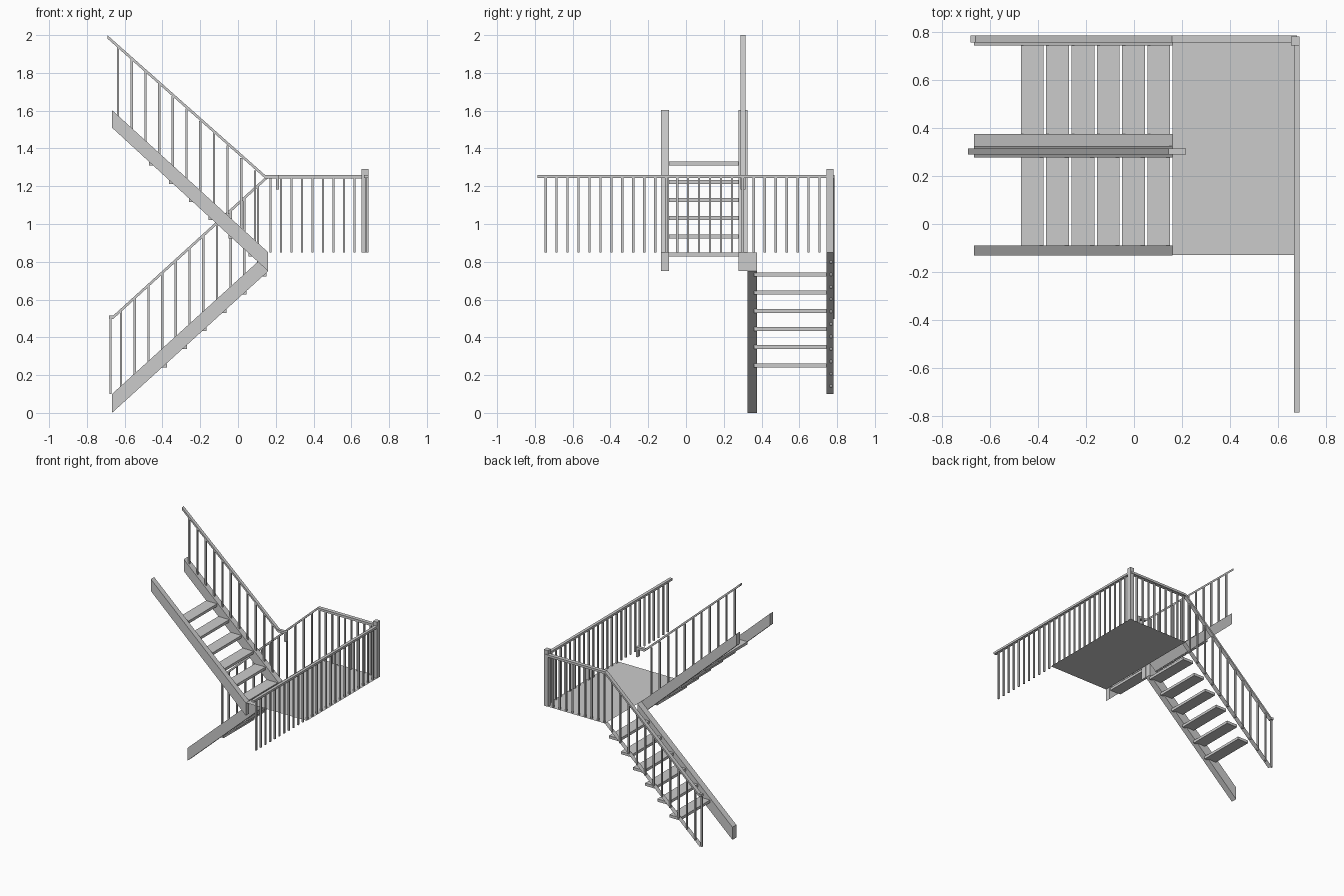
import bpy

if "Cube" in bpy.data.objects:
    bpy.data.objects.remove(bpy.data.objects["Cube"])


def mesh(name, verts, faces):
    me = bpy.data.meshes.new(name)
    me.from_pydata(verts, [], faces)
    ob = bpy.data.objects.new(name, me)
    bpy.context.collection.objects.link(ob)
    return ob


def prism(name, pts, y0, y1):
    """Extrude a counter-clockwise x-z profile from y0 (front) to y1 (back)."""
    n = len(pts)
    verts = [(x, y0, z) for x, z in pts] + [(x, y1, z) for x, z in pts]
    faces = [tuple(range(n)), tuple(range(2 * n - 1, n - 1, -1))]
    faces += [(i, i + n, (i + 1) % n + n, (i + 1) % n) for i in range(n)]
    return mesh(name, verts, faces)


def box(name, x0, x1, y0, y1, z0, z1):
    return prism(name, [(x0, z0), (x1, z0), (x1, z1), (x0, z1)], y0, y1)


def baluster(name, x, y, z0, z1, w=0.012):
    return box(name, x - w / 2, x + w / 2, y - w / 2, y + w / 2, z0, z1)


def rail(name, path, y0, y1, t=0.018):
    """Handrail following the top line 'path' (left to right) in x-z."""
    return prism(name, [(x, z - t) for x, z in path] + path[::-1], y0, y1)


XL, XR, DECK = -0.667, 0.16, 0.85
SLOPE = 0.75 / (XR - XL)


def low(x):    # top line of the lower stringers
    return DECK + SLOPE * (x - XR)


def high(x):   # top line of the upper stringers
    return DECK - SLOPE * (x - XR)


# Landing and the thin outer stringer strip
mesh("landing", [(XR, -0.13, DECK), (0.69, -0.13, DECK), (0.69, 0.78, DECK), (XR, 0.78, DECK)],
     [(0, 1, 2, 3)])
mesh("lower_outer_stringer", [(XL, 0.744, low(XL)), (XR, 0.744, DECK),
                              (XR, 0.781, DECK), (XL, 0.781, low(XL))], [(0, 1, 2, 3)])

# Solid stringers
prism("lower_inner_stringer", [(XL, 0), (XR, 0.75), (XR, DECK), (XL, 0.10)], 0.326, 0.375)
for name, y0, y1 in (("upper_front_stringer", -0.132, -0.09), ("upper_inner_stringer", 0.278, 0.325)):
    prism(name, [(XL, 1.51), (XR, 0.75), (XR, DECK), (XL, 1.603)], y0, y1)

# Treads of both flights
for i in range(6):
    x = 0.056 - 0.1055 * i
    z = 0.722 - 0.0962 * i
    box(f"lower_tread_{i}", x, x + 0.095, 0.36, 0.744, z, z + 0.021)
    z = 0.828 + 0.0962 * i
    box(f"upper_tread_{i}", x, x + 0.095, -0.09, 0.278, z, z + 0.021)

# Landing railing with corner post
box("corner_post", 0.655, 0.69, 0.745, 0.782, DECK, 1.292)
box("side_rail", 0.667, 0.69, -0.785, 0.78, 1.243, 1.26)
for i in range(26):
    baluster(f"side_baluster_{i}", 0.678, -0.743 + 0.058 * i, DECK, 1.25)
for i in range(9):
    baluster(f"back_baluster_{i}", 0.172 + 0.0556 * i, 0.768, DECK, 1.25)

# Lower flight rail, running on into the landing back rail
rail("lower_and_back_rail", [(-0.682, 0.516), (-0.66, 0.516), (0.158, 1.26), (0.68, 1.26)], 0.756, 0.786)
baluster("lower_end_baluster", -0.675, 0.768, 0.10, 0.508)
for i in range(11):
    x = -0.619 + 0.0725 * i
    baluster(f"lower_baluster_{i}", x, 0.768, low(x) - 0.01, low(x) + 0.40)

# Upper flight rail with the turned-down end
rail("upper_rail", [(-0.692, 2.0), (0.143, 1.26), (0.217, 1.26)], 0.289, 0.314)
box("upper_rail_drop", 0.2, 0.217, 0.289, 0.314, 1.182, 1.243)
for i in range(11):
    x = -0.635 + 0.0725 * i
    baluster(f"upper_baluster_{i}", x, 0.3, high(x) - 0.01, high(x) + 0.37)
